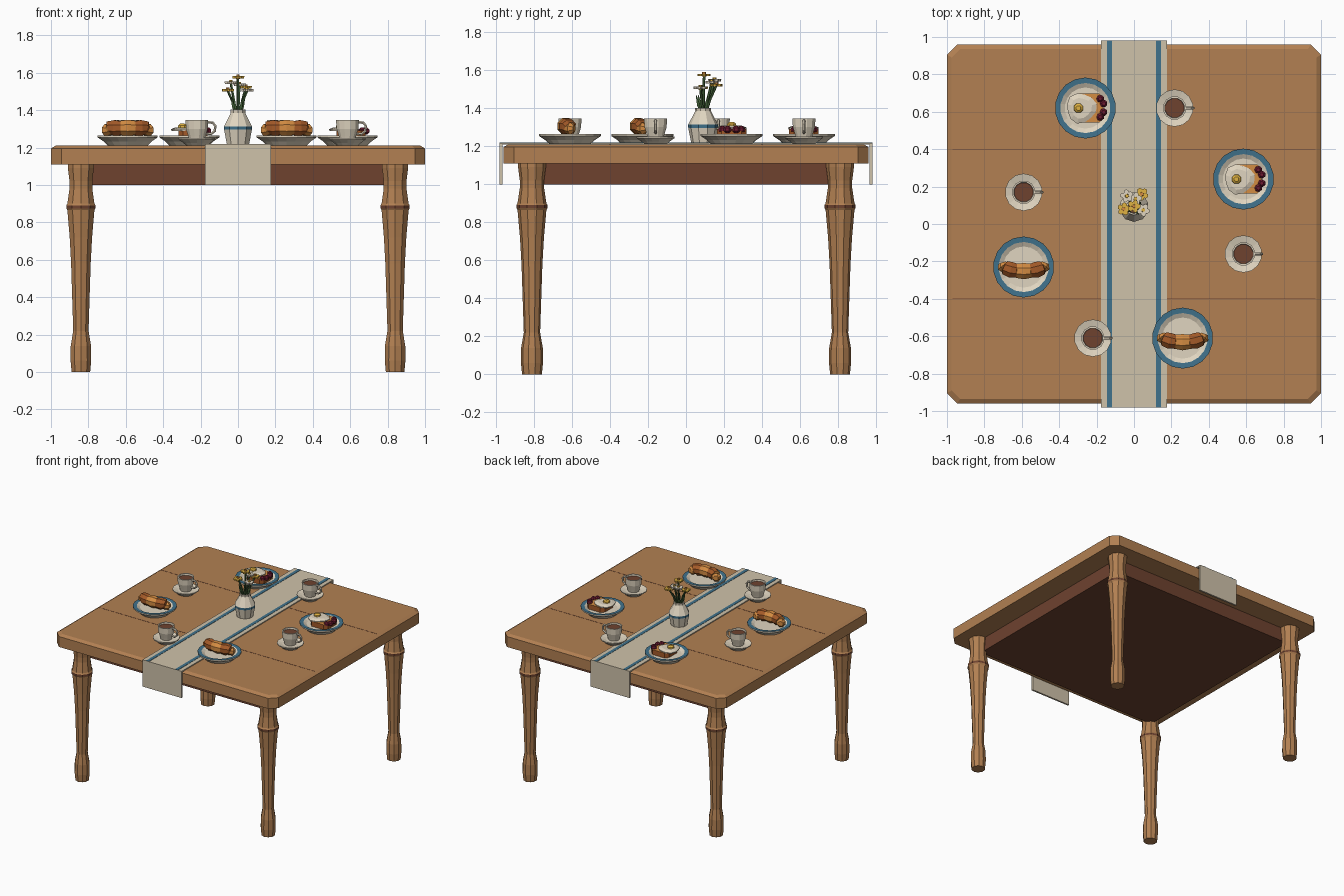
import bpy, bmesh
from math import sin, cos, pi, tau
from mathutils import Vector

if "Cube" in bpy.data.objects:
    bpy.data.objects.remove(bpy.data.objects["Cube"])


# Flat colours, given as sRGB and stored as linear
def material(name, *rgb):
    col = [((c / 255 + 0.055) / 1.055) ** 2.4 for c in rgb] + [1]
    m = bpy.data.materials.new(name)
    m.use_nodes = True
    m.diffuse_color = col
    m.node_tree.nodes["Principled BSDF"].inputs["Base Color"].default_value = col
    return m


WOOD = material("warm_wood", 178, 128, 82)
DARK = material("dark_wood", 110, 66, 47)
LINEN = material("linen", 207, 194, 170)
CERAMIC = material("cream_ceramic", 224, 213, 192)
BLUE = material("muted_blue", 64, 114, 140)
GOLD = material("golden_pastry", 212, 140, 66)
CRUST = material("brown_crust", 164, 90, 40)
BERRY = material("berry_red", 112, 28, 50)
GREEN = material("stem_green", 64, 94, 54)
YELLOW = material("yellow", 224, 178, 66)


def loft(name, rings, mats, loc=(0, 0, 0), caps=None):
    """Skin closed rings; mats is one material or one per band, caps the two ends."""
    if not isinstance(mats, list):
        mats = [mats] * (len(rings) - 1)
    ends = caps or (mats[0], mats[-1])
    slots = list(dict.fromkeys(mats + list(ends)))
    bm = bmesh.new()
    vs = [[bm.verts.new(p) for p in ring] for ring in rings]
    n = len(vs[0])
    for a, b, m in zip(vs, vs[1:], mats):
        for i in range(n):
            j = (i + 1) % n
            bm.faces.new((a[i], a[j], b[j], b[i])).material_index = slots.index(m)
    for ring, m in zip((vs[0], vs[-1]), ends):
        bm.faces.new(ring).material_index = slots.index(m)
    bmesh.ops.recalc_face_normals(bm, faces=bm.faces)
    mesh = bpy.data.meshes.new(name)
    bm.to_mesh(mesh)
    bm.free()
    for m in slots:
        mesh.materials.append(m)
    ob = bpy.data.objects.new(name, mesh)
    ob.location = loc
    bpy.context.collection.objects.link(ob)
    return ob


def circle(r, z, n, wave=0):
    out = []
    for i in range(n):
        a = tau * (i + 0.5) / n
        k = r * (1 + wave * sin(3 * a + 1))
        out.append((k * cos(a), k * sin(a), z))
    return out


def lathe(name, profile, n, mats, loc=(0, 0, 0), caps=None):
    return loft(name, [circle(r, z, n) for r, z in profile], mats, loc, caps)


def tube(name, path, radii, n, mats, loc, ref):
    path, rings = [Vector(p) for p in path], []
    for i, p in enumerate(path):
        t = (path[min(i + 1, len(path) - 1)] - path[max(i - 1, 0)]).normalized()
        u = Vector(ref).cross(t).normalized()
        v = t.cross(u)
        ring = [tau * (k + 0.5) / n for k in range(n)]
        rings.append([p + radii[i] * (u * cos(a) + v * sin(a)) for a in ring])
    return loft(name, rings, mats, loc)


def chamfered(hx, hy, c, z):
    q = [(hx, hy - c), (hx - c, hy)]
    q += [(-x, y) for x, y in reversed(q)]
    return [(x, y, z) for x, y in q + [(-x, -y) for x, y in q]]


def box(name, x0, x1, y0, y1, z0, z1, mat):
    return loft(name, [[(x0, y0, z), (x1, y0, z), (x1, y1, z), (x0, y1, z)]
                       for z in (z0, z1)], mat)


# Table
loft("table_top", [chamfered(1, 0.96, 0.055, 1.11), chamfered(1, 0.96, 0.055, 1.195),
                   chamfered(0.975, 0.935, 0.045, 1.21)], WOOD)
box("apron", -0.83, 0.83, -0.79, 0.79, 1.0, 1.11, DARK)
for y in (-0.4, 0.4):
    box("plank_seam", -0.97, 0.97, y - 0.002, y + 0.002, 1.205, 1.211, DARK)

LEG = [(0.052, 0), (0.058, 0.06), (0.057, 0.14), (0.043, 0.22), (0.055, 0.58), (0.063, 0.72),
       (0.076, 0.865), (0.082, 0.875), (0.082, 0.89), (0.076, 0.9), (0.064, 0.98),
       (0.064, 1.02), (0.073, 1.09), (0.073, 1.11)]
leg_bands = [DARK if 0.87 < z < 0.89 else WOOD for r, z in LEG[:-1]]
for x in (-0.84, 0.84):
    for y in (-0.81, 0.81):
        lathe("table_leg", LEG, 10, leg_bands, (x, y, 0))

# Cloth runner with stripes and hanging ends
box("runner", -0.177, 0.177, -0.98, 0.98, 1.208, 1.218, LINEN)
for s in (-1, 1):
    y0, y1 = sorted((s * 0.966, s * 0.98))
    box("runner_end", -0.177, 0.177, y0, y1, 1.0, 1.218, LINEN)
    box("runner_stripe", s * 0.131 - 0.013, s * 0.131 + 0.013, -0.98, 0.98, 1.214, 1.22, BLUE)


# Tableware
def plate(loc):
    lathe("plate", [(0.11, 1.212), (0.13, 1.232), (0.163, 1.254), (0.163, 1.265),
                    (0.134, 1.263), (0.11, 1.25)], 18,
          [CERAMIC, CERAMIC, CERAMIC, BLUE, CERAMIC], loc)


def cup(loc):
    lathe("saucer", [(0.06, 1.212), (0.075, 1.225), (0.1, 1.243), (0.1, 1.25),
                     (0.06, 1.24)], 14, CERAMIC, loc)
    lathe("cup", [(0.042, 1.24), (0.047, 1.258), (0.06, 1.3), (0.063, 1.347),
                  (0.054, 1.347), (0.052, 1.334)], 12, CERAMIC, loc, (CERAMIC, DARK))
    tube("cup_handle", [(0.052, 0, 1.335), (0.085, 0, 1.333), (0.099, 0, 1.315),
                        (0.095, 0, 1.287), (0.075, 0, 1.272), (0.048, 0, 1.275)],
         [0.008] * 6, 6, CERAMIC, loc, (0, 1, 0))


# Crescent pastry made of bulging bands
def croissant(loc):
    path, radii, bands = [], [], []
    for k in range(-2, 3):
        size = (0.047, 0.046, 0.035)[abs(k)]
        for d, f in ((-0.49, 0.88), (0, 1), (0.49, 0.88)):
            t = (k + d) / 2.5
            r = size * f * (0.65 if abs(t) > 0.95 else 1)
            path.append((0.118 * sin(t * pi / 2), 0.045 * t * t - 0.022, 1.26 + size * 0.95))
            radii.append(r)
            bands.append(CRUST if k % 2 else GOLD)
    tube("croissant", path, radii, 8, bands[:-1], loc, (0, 0, 1))


# Egg on toast with berries
def egg_toast(loc):
    loft("toast", [[(x + 0.02, y, z) for x, y, z in chamfered(0.078, 0.078, 0.025, h)]
                   for h in (1.25, 1.29)], CRUST, loc, (CRUST, GOLD))
    x, y, z = loc
    loft("egg_white", [circle(0.078, 1.289, 12, 0.08), circle(0.08, 1.298, 12, 0.08),
                       circle(0.055, 1.308, 12, 0.08)], CERAMIC, (x - 0.022, y, z))
    lathe("egg_yolk", [(0.027, 1.306), (0.025, 1.318), (0.013, 1.327)], 8, YELLOW,
          (x - 0.037, y, z))
    for bx, by in ((0.08, 0.05), (0.098, 0.024), (0.098, -0.022), (0.08, -0.048)):
        lathe("berry", [(0.01, 1.27), (0.021, 1.28), (0.021, 1.295), (0.01, 1.306)], 7,
              BERRY, (x + bx, y + by, z))


for spot in ((-0.59, -0.23, 0), (0.26, -0.61, 0)):
    plate(spot)
    croissant(spot)
for spot in ((-0.26, 0.62, 0), (0.585, 0.24, 0)):
    plate(spot)
    egg_toast(spot)
for spot in ((0.217, 0.62, 0), (-0.59, 0.17, 0), (0.585, -0.16, 0), (-0.22, -0.61, 0)):
    cup(spot)

# Vase with a painted band
VASE = (0, 0.09, 0)
lathe("vase", [(0.062, 1.215), (0.078, 1.295), (0.079, 1.313), (0.041, 1.385), (0.043, 1.402),
               (0.034, 1.402), (0.032, 1.38)], 10,
      [CERAMIC, BLUE] + [CERAMIC] * 4, VASE, (CERAMIC, DARK))


# Flowers: stem, five petals and a centre
def flower(x, y, z, petal, heart):
    tube("stem", [(x * 0.2, y * 0.2, 1.375), (x * 0.55, y * 0.55, 1.45), (x, y, z)],
         [0.007] * 3, 5, GREEN, VASE, (0, 1, 0))
    for i in range(5):
        a = tau * i / 5 + x * 20
        lathe("petal", [(0.013, z - 0.005), (0.015, z + 0.008)], 6, petal,
              (VASE[0] + x + 0.021 * cos(a), VASE[1] + y + 0.021 * sin(a), 0))
    lathe("flower_centre", [(0.012, z - 0.006), (0.01, z + 0.016)], 6, heart,
          (VASE[0] + x, VASE[1] + y, 0))


for x, y, z, white in ((0, 0.005, 1.573, False), (-0.038, 0.06, 1.545, True),
                       (0.042, 0.07, 1.52, False), (-0.055, -0.01, 1.505, False),
                       (0.05, -0.015, 1.505, True), (0.008, 0.045, 1.535, True)):
    flower(x, y, z, CERAMIC if white else YELLOW, YELLOW if white else GOLD)

# Leaves around the stems
for i in range(4):
    a = tau * i / 4 + 0.6
    tube("leaf", [(0.018 * cos(a), 0.018 * sin(a), 1.38), (0.03 * cos(a), 0.03 * sin(a), 1.42),
                  (0.045 * cos(a), 0.045 * sin(a), 1.47)], [0.006, 0.011, 0.002], 4,
         GREEN, VASE, (0, 1, 0))
